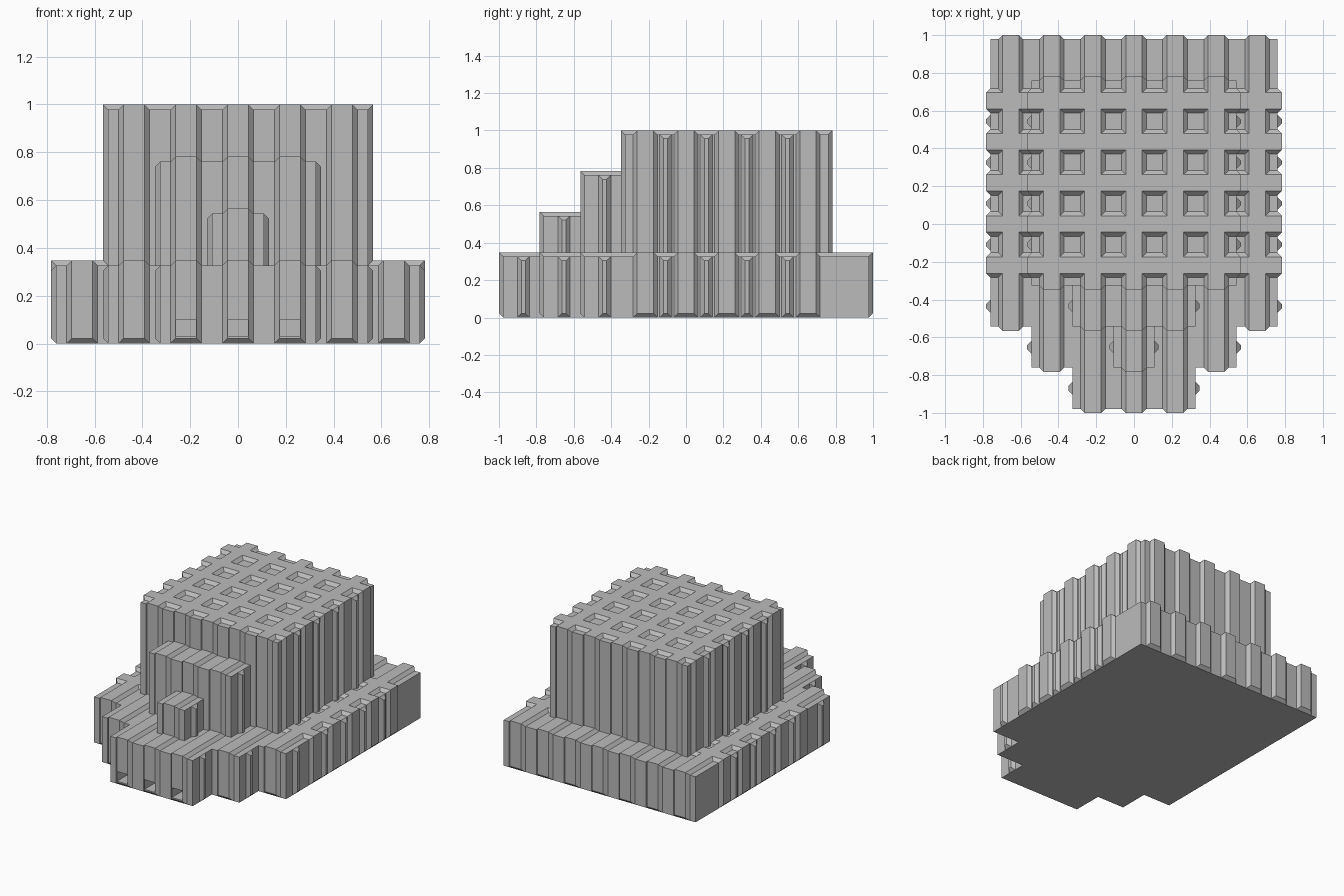
import bpy
import bmesh
from mathutils import Vector

cube = bpy.data.objects.get("Cube")
if cube:
    bpy.data.objects.remove(cube, do_unlink=True)

P = 1 / 4.6     # bay pitch; all other sizes are in bays
R = 0.1         # relief of the ribs

concrete = bpy.data.materials.new("concrete grey")
concrete.use_nodes = True
GREY = (0.5, 0.5, 0.5, 1)
concrete.diffuse_color = GREY
concrete.node_tree.nodes["Principled BSDF"].inputs["Base Color"].default_value = GREY


def hull(bm, points):
    """Add the convex solid around the points."""
    verts = [bm.verts.new(Vector(p) * P) for p in points]
    bmesh.ops.convex_hull(bm, input=verts)


def box(bm, x0, x1, y0, y1, z0, z1):
    hull(bm, [(x, y, z) for x in (x0, x1) for y in (y0, y1) for z in (z0, z1)])


def band(bm, axis, centre, lo, hi, z0, z1):
    """Bevelled rib wrapping up one wall, over the roof and down the other."""
    foot = [(lo, z0), (hi, z0), (lo, z1), (hi, z1)]
    crest = [(a, z) for a in (lo - R, hi + R) for z in (z0 + R, z1 + R)] + foot[:2]
    points = []
    for half, outline in ((0.3, foot), (0.2, crest)):
        for c in (centre - half, centre + half):
            points += [(c, a, z) if axis == "x" else (a, c, z) for a, z in outline]
    hull(bm, points)


def fins(bm, half_width, y, z0, z1):
    """Slim bevelled fin on both side walls."""
    for s in (-1, 1):
        points = []
        for x, inset in ((half_width - R, 0), (half_width, 0), (half_width + R, R)):
            for dy in (inset - 0.15, 0.15 - inset):
                points += [(s * x, y + dy, z0 + inset), (s * x, y + dy, z1 - inset)]
        hull(bm, points)


def make(name, bm):
    bmesh.ops.recalc_face_normals(bm, faces=bm.faces)
    mesh = bpy.data.meshes.new(name)
    bm.to_mesh(mesh)
    bm.free()
    mesh.materials.append(concrete)
    obj = bpy.data.objects.new(name, mesh)
    bpy.context.collection.objects.link(obj)
    return obj


def combine(obj, tool, operation):
    """Apply a boolean and discard its tool."""
    mod = obj.modifiers.new(operation.title(), "BOOLEAN")
    mod.operation, mod.object = operation, tool
    mod.solver, mod.use_self = "EXACT", True
    bpy.context.view_layer.objects.active = obj
    bpy.ops.object.modifier_apply(modifier=mod.name)
    bpy.data.objects.remove(tool, do_unlink=True)


def block(name, half_width, y0, y1, z0, z1, rows=(), fin_rows=()):
    """Upper storey with ribs over every column and the given rows."""
    body, trim = bmesh.new(), bmesh.new()
    box(body, -half_width, half_width, y0, y1, z0, z1)
    reach = int(half_width)
    for c in range(-reach, reach + 1):
        band(trim, "x", c, y0, y1, z0, z1)
    for row in rows:
        band(trim, "y", row, -half_width, half_width, z0, z1)
    for y in fin_rows:
        fins(trim, half_width, y, z0, z1)
    combine(make(name, body), make(name + "_ribs", trim), "UNION")


ROWS = range(-1, 4)
GAPS = [row + 0.5 for row in range(-1, 3)]

# Stepped base: outline of one half, mirrored and extruded
half = [(3.5, 4.5), (3.5, -2.5), (2.5, -2.5), (2.5, -3.5), (1.5, -3.5), (1.5, -4.5)]
outline = half + [(-x, y) for x, y in reversed(half)]
bm = bmesh.new()
floor = bm.faces.new([bm.verts.new((x * P, y * P, 0)) for x, y in outline])
walls = bmesh.ops.extrude_face_region(bm, geom=[floor])
top = [v for v in walls["geom"] if isinstance(v, bmesh.types.BMVert)]
bmesh.ops.translate(bm, verts=top, vec=(0, 0, 1.5 * P))
base = make("base", bm)

# Base ribs and fins
trim = bmesh.new()
for c in range(-3, 4):
    band(trim, "x", c, -4.5 + max(0, abs(c) - 1), 4.5, 0, 1.5)
for row in ROWS:
    band(trim, "y", row, -3.5, 3.5, 0, 1.5)
for y in GAPS + [-2]:
    fins(trim, 3.5, y, 0, 1.5)
fins(trim, 2.5, -3, 0, 1.5)
fins(trim, 1.5, -4, 0, 1.5)
combine(base, make("base_ribs", trim), "UNION")

# Three doorways in the front
doors = bmesh.new()
for c in (-1, 0, 1):
    box(doors, c - 0.19, c + 0.19, -5, -4.1, 0.14, 0.46)
combine(base, make("doorways", doors), "DIFFERENCE")

# Stacked storeys above the base
block("tower", 2.5, -1.5, 3.5, 1.4, 4.5, ROWS, GAPS)
block("middle_step", 1.5, -2.5, -1.5, 1.4, 3.5, fin_rows=[-2])
block("front_step", 0.5, -3.5, -2.5, 1.4, 2.5, fin_rows=[-3])
